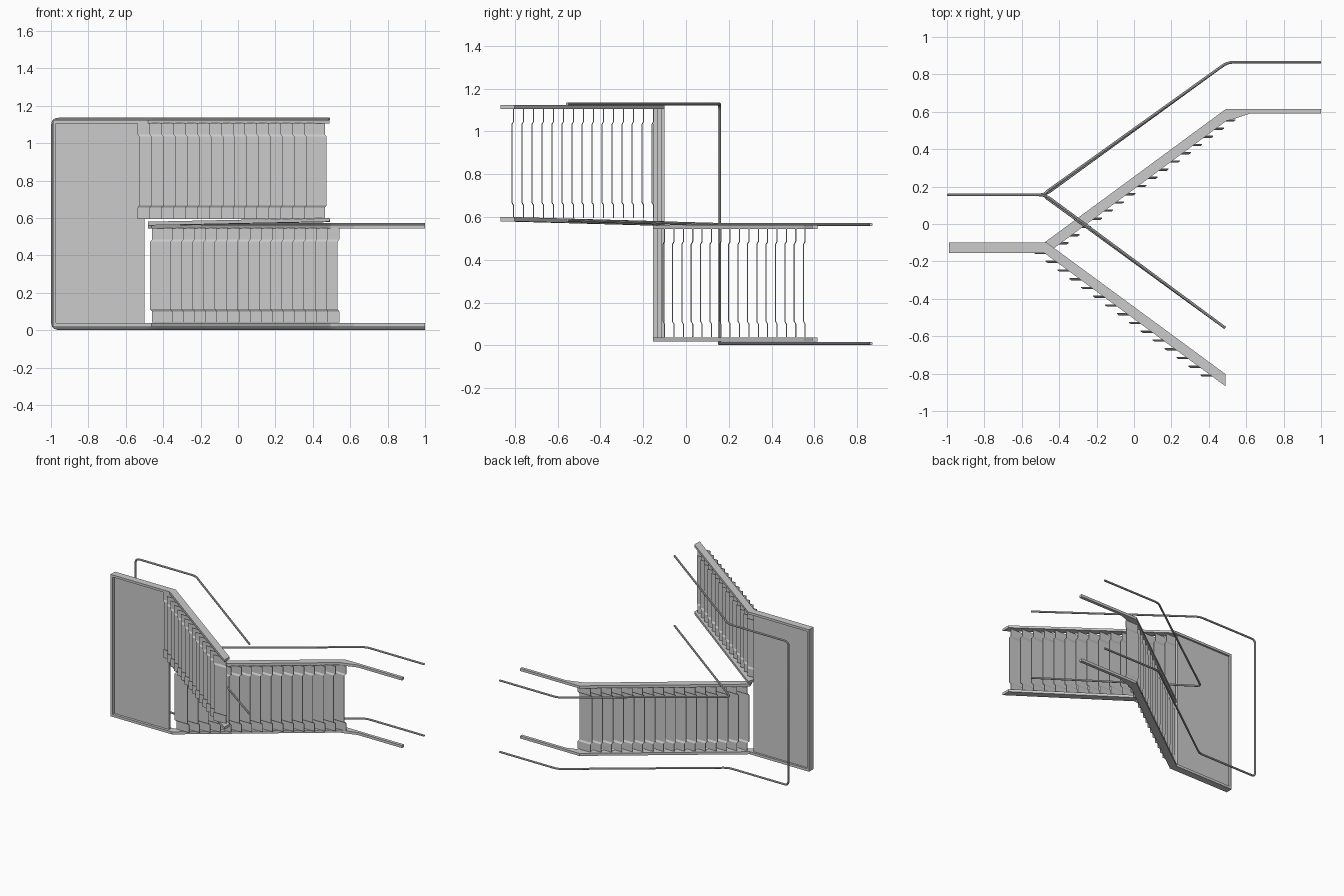
import bpy, bmesh
from mathutils import Vector

if "Cube" in bpy.data.objects:
    bpy.data.objects.remove(bpy.data.objects["Cube"])


def mesh_object(name, bm):
    bmesh.ops.recalc_face_normals(bm, faces=bm.faces)
    me = bpy.data.meshes.new(name)
    bm.to_mesh(me)
    bm.free()
    ob = bpy.data.objects.new(name, me)
    bpy.context.collection.objects.link(ob)
    return ob


def prism(name, outline, z0, z1, skew=lambda x: 0.0):
    """Side outline (x, y) extruded across the stair width (z)."""
    bm = bmesh.new()
    lo = [bm.verts.new((x, y, z0 + skew(x))) for x, y in outline]
    hi = [bm.verts.new((x, y, z1 + skew(x))) for x, y in outline]
    bm.faces.new(lo)
    bm.faces.new(hi)
    n = len(lo)
    for i in range(n):
        j = (i + 1) % n
        bm.faces.new((lo[i], lo[j], hi[j], hi[i]))
    return mesh_object(name, bm)


def box(name, x0, x1, y0, y1, z0, z1):
    return prism(name, [(x0, y0), (x1, y0), (x1, y1), (x0, y1)], z0, z1)


def tread(name, x0, x1, y, z0, z1, sx):
    """Thin plate whose two ends step sideways and up along the slope."""
    t = 0.0025
    stations = [(z0, 1), (z0 + 0.06, 1), (z0 + 0.072, 0),
                (z1 - 0.072, 0), (z1 - 0.06, 1), (z1, 1)]
    bm = bmesh.new()
    rings = []
    for z, k in stations:
        dx, dy = sx * 0.01 * k, 0.007 * k
        rings.append([bm.verts.new((x + dx, yy + dy, z)) for x, yy in
                      ((x0, y - t), (x1, y - t), (x1, y + t), (x0, y + t))])
    for a, b in zip(rings, rings[1:]):
        for i in range(4):
            j = (i + 1) % 4
            bm.faces.new((a[i], a[j], b[j], b[i]))
    bm.faces.new(rings[0])
    bm.faces.new(rings[-1])
    return mesh_object(name, bm)


def rail(name, points, fillet=0.035, radius=0.0075):
    """Round tube along a path with softened corners."""
    p = [Vector(q) for q in points]
    path = [p[0]]
    for a, b, c in zip(p, p[1:], p[2:]):
        s = b + (a - b).normalized() * fillet
        e = b + (c - b).normalized() * fillet
        for k in range(6):
            u = k / 5
            path.append(s * (1 - u) ** 2 + b * 2 * u * (1 - u) + e * u * u)
    path.append(p[-1])
    cu = bpy.data.curves.new(name, 'CURVE')
    cu.dimensions = '3D'
    cu.bevel_depth = radius
    cu.bevel_resolution = 2
    cu.use_fill_caps = True
    sp = cu.splines.new('POLY')
    sp.points.add(len(path) - 1)
    for pt, co in zip(sp.points, path):
        pt.co = (*co, 1)
    ob = bpy.data.objects.new(name, cu)
    bpy.context.collection.objects.link(ob)
    bpy.ops.object.select_all(action='DESELECT')
    ob.select_set(True)
    bpy.context.view_layer.objects.active = ob
    bpy.ops.object.convert(target='MESH')
    bpy.ops.object.shade_smooth_by_angle()


# stringers: outer ones run on along the landing, inner ones meet in a V
up_run = [(-0.462, -0.155), (0.495, 0.552), (0.53, 0.56), (0.62, 0.59),
          (1, 0.59), (1, 0.614), (0.49, 0.614), (-0.48, -0.10)]
down_run = [(-0.48, -0.155), (0.49, -0.868), (0.49, -0.803), (-0.466, -0.10)]
land_a, land_b = [(-0.99, -0.155)], [(-0.99, -0.10)]
prism("outer_stringer_first_flight", land_a + up_run + land_b, 0.017, 0.037)
prism("outer_stringer_second_flight", land_a + down_run + land_b, 1.105, 1.123)
prism("inner_stringer_first_flight", up_run, 0.543, 0.563)
prism("inner_stringer_second_flight", down_run, 0.56, 0.58,
      lambda x: 0.02 * (x + 0.48) / 0.97)

# landing: end beam and recessed plate
box("landing_end_beam", -0.99, -0.972, -0.155, -0.10, 0.037, 1.105)
box("landing_plate", -0.972, -0.50, -0.135, -0.115, 0.037, 1.105)

# treads
for i in range(16):
    y = -0.107 + 0.0438 * i
    x = -0.46 + (y + 0.10) / 0.737
    tread(f"first_flight_tread_{i + 1}", x, x + 0.11, y, 0.04, 0.545, 1)
for i in range(15):
    y = -0.158 - 0.0468 * i
    x = -0.496 - (y + 0.10) / 0.735
    tread(f"second_flight_tread_{i + 1}", x - 0.11, x, y, 0.595, 1.107, -1)

# handrails
lo, hi, mid = 0.0085, 1.1285, 0.565
rail("outer_handrail", [(1, 0.865, lo), (0.5, 0.865, lo), (-0.475, 0.156, lo),
                        (-0.992, 0.156, lo), (-0.992, 0.156, hi),
                        (-0.475, 0.156, hi), (0.488, -0.556, hi)])
rail("inner_handrail", [(1, 0.865, mid), (0.5, 0.865, mid),
                        (-0.49, 0.156, mid), (0.488, -0.556, mid + 0.02)])
